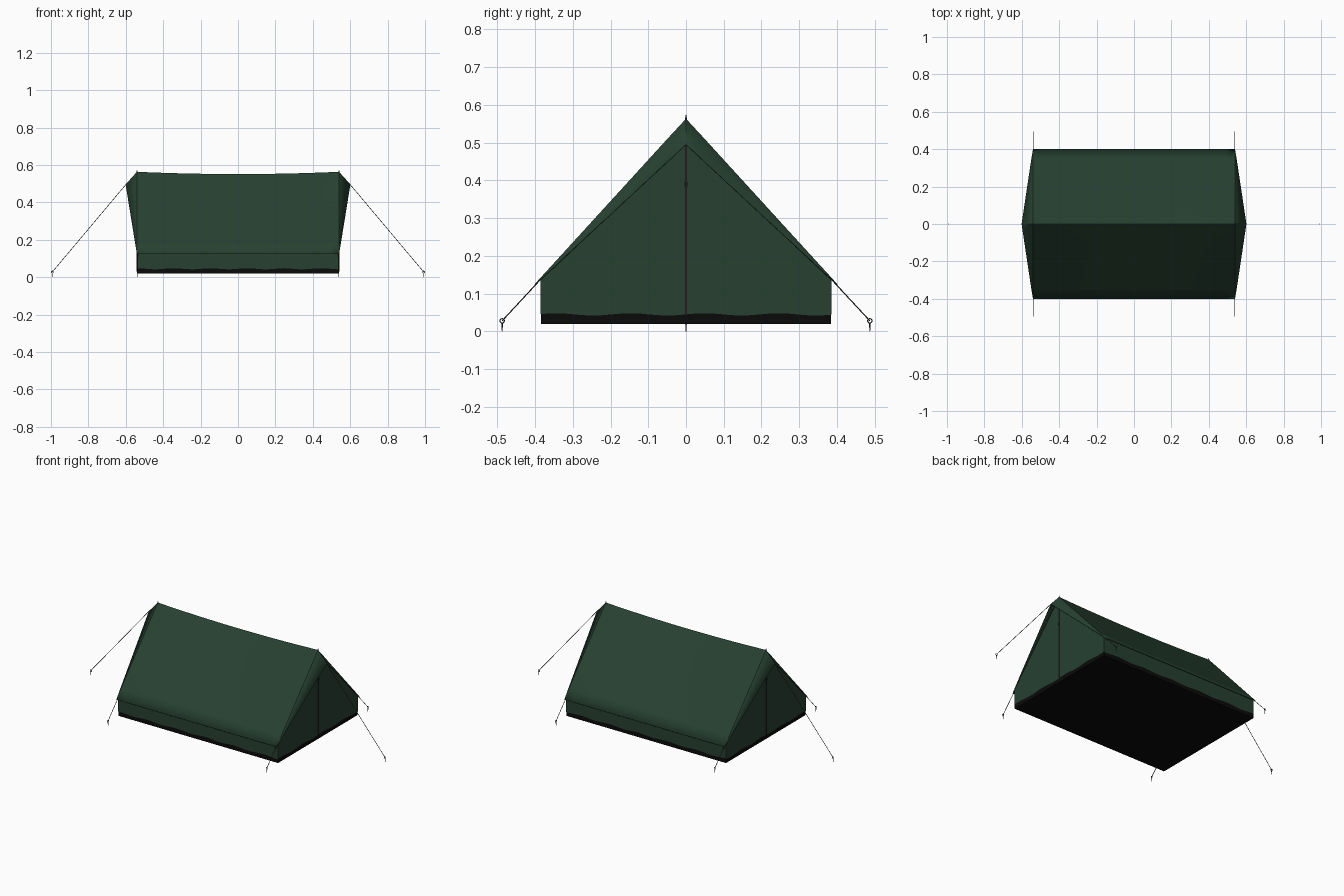
import bpy, bmesh, math
from mathutils import Vector

if "Cube" in bpy.data.objects:
    bpy.data.objects.remove(bpy.data.objects["Cube"])

def material(name, rgb):
    m = bpy.data.materials.new(name)
    m.diffuse_color = (*rgb, 1)
    m.use_nodes = True
    m.node_tree.nodes["Principled BSDF"].inputs["Base Color"].default_value = m.diffuse_color
    return m

GREEN = material("dark green canvas", (0.020, 0.052, 0.031))
BLACK = material("black groundsheet", (0.003, 0.003, 0.003))
BROWN = material("brown zip", (0.045, 0.028, 0.028))
METAL = material("dark grey metal", (0.03, 0.03, 0.032))

L, W = 0.54, 0.385            # half length and half width of the walls
EAVE_Y, EAVE_Z = 0.40, 0.124  # lower edge of the roof
RIDGE, LIP_X, LIP_Z = 0.562, 0.60, 0.495

def finish(bm, name, mat, smooth=True):
    bmesh.ops.remove_doubles(bm, verts=bm.verts, dist=1e-4)
    bmesh.ops.recalc_face_normals(bm, faces=bm.faces)
    me = bpy.data.meshes.new(name)
    bm.to_mesh(me)
    bm.free()
    ob = bpy.data.objects.new(name, me)
    bpy.context.collection.objects.link(ob)
    me.materials.append(mat)
    if smooth:
        bpy.ops.object.select_all(action='DESELECT')
        ob.select_set(True)
        bpy.context.view_layer.objects.active = ob
        bpy.ops.object.shade_smooth_by_angle(angle=math.radians(30))
    return ob

def grid(bm, rows):
    """Join rows of points into faces."""
    vs = [[bm.verts.new(p) for p in r] for r in rows]
    for a, b in zip(vs, vs[1:]):
        for i in range(len(a) - 1):
            bm.faces.new((a[i], a[i + 1], b[i + 1], b[i]))

def box(name, centre, size, mat):
    bm = bmesh.new()
    bmesh.ops.create_cube(bm, size=1)
    for v in bm.verts:
        v.co = Vector(centre) + Vector([v.co[i] * size[i] for i in range(3)])
    return finish(bm, name, mat, False)

def rod(name, a, b, r, mat, r2=None, sides=8):
    a, b = Vector(a), Vector(b)
    bm = bmesh.new()
    bmesh.ops.create_cone(bm, cap_ends=True, segments=sides, radius1=r,
                          radius2=r if r2 is None else r2, depth=(b - a).length)
    rot = (b - a).to_track_quat('Z', 'Y')
    for v in bm.verts:
        v.co = rot @ v.co + (a + b) / 2
    return finish(bm, name, mat)

# Roof: two sagging slopes, with a triangular hood at both ends
bm = bmesh.new()
NX, NV = 24, 8
def slope(x, t, side):
    sag = 1 - (x / L) ** 2
    z = RIDGE + (EAVE_Z - RIDGE) * t
    return (x, side * EAVE_Y * t, z - 0.012 * sag * (1 - t))
for side in (-1, 1):
    grid(bm, [[slope(-L + 2 * L * i / NX, j / NV, side) for i in range(NX + 1)]
              for j in range(NV + 1)])
    for end in (-1, 1):
        tip, corner = Vector((end * LIP_X, 0, LIP_Z)), Vector((end * L, side * EAVE_Y, EAVE_Z))
        top = Vector((end * L, 0, RIDGE))
        for j in range(NV):
            p = [top.lerp(corner, j / NV), top.lerp(corner, (j + 1) / NV),
                 tip.lerp(corner, (j + 1) / NV), tip.lerp(corner, j / NV)]
            if j == NV - 1:
                p.pop(2)
            bm.faces.new([bm.verts.new(q) for q in p])
roof = finish(bm, "roof_canvas", GREEN)
mod = roof.modifiers.new("cloth thickness", 'SOLIDIFY')
mod.thickness, mod.offset = 0.003, 0

# Walls and end panels with a wavy lower hem
def hem(s):
    return 0.045 + 0.003 * math.sin(s * 32)
N = 40
for side, label in ((-1, "front"), (1, "back")):
    bm = bmesh.new()
    xs = [-L + 2 * L * i / N for i in range(N + 1)]
    grid(bm, [[(x, side * W, hem(x)) for x in xs], [(x, side * W, 0.139) for x in xs]])
    finish(bm, label + "_wall", GREEN)
for end, label in ((-1, "left"), (1, "right")):
    bm = bmesh.new()
    ys = [-W + 2 * W * i / N for i in range(N + 1)]
    grid(bm, [[(end * L, y, hem(y)) for y in ys],
              [(end * L, y, RIDGE - 0.003 - 1.095 * abs(y)) for y in ys]])
    finish(bm, label + "_door", GREEN)
    # zip, puller and pole tip
    box(label + "_zip", (end * (L + 0.001), 0, 0.265), (0.004, 0.004, 0.47), BROWN)
    box(label + "_zip_pull", (end * (L + 0.003), 0, 0.39), (0.006, 0.008, 0.012), METAL)
    rod(label + "_pole", (end * (L - 0.008), 0, 0.03), (end * (L - 0.008), 0, 0.55), 0.005, METAL)
    rod(label + "_pole_tip", (end * L, 0, 0.553), (end * L, 0, 0.573), 0.004, METAL, 0.001)

# Groundsheet tub
box("groundsheet", (0, 0, 0.038), (2 * L - 0.002, 2 * W - 0.002, 0.036), BLACK)

# Guy lines with ringed pegs
def guy(name, start, foot):
    start, foot = Vector(start), Vector(foot)
    ring = foot + Vector((0, 0, 0.028))
    rod(name + "_rope", start, ring, 0.0015, METAL, sides=6)
    rod(name + "_peg", foot, foot + Vector((0, 0, 0.022)), 0.001, METAL, 0.0022)
    along = (foot - start)
    yaw = math.atan2(along.y, along.x) if abs(along.x) > 0.1 else math.pi / 2
    bpy.ops.mesh.primitive_torus_add(location=ring, rotation=(math.pi / 2, 0, yaw),
                                     major_radius=0.0058, minor_radius=0.0014,
                                     major_segments=16, minor_segments=6)
    ob = bpy.context.object
    ob.name = name + "_ring"
    ob.data.materials.append(METAL)
    bpy.ops.object.shade_smooth_by_angle()

for sx, a in ((-1, "left"), (1, "right")):
    guy(a + "_end_guy", (sx * LIP_X, 0, LIP_Z), (sx * 0.9928, 0, 0))
    for sy, b in ((-1, "front"), (1, "back")):
        guy(f"{b}_{a}_guy", (sx * (L - 0.004), sy * W, 0.138), (sx * (L - 0.004), sy * 0.487, 0))
